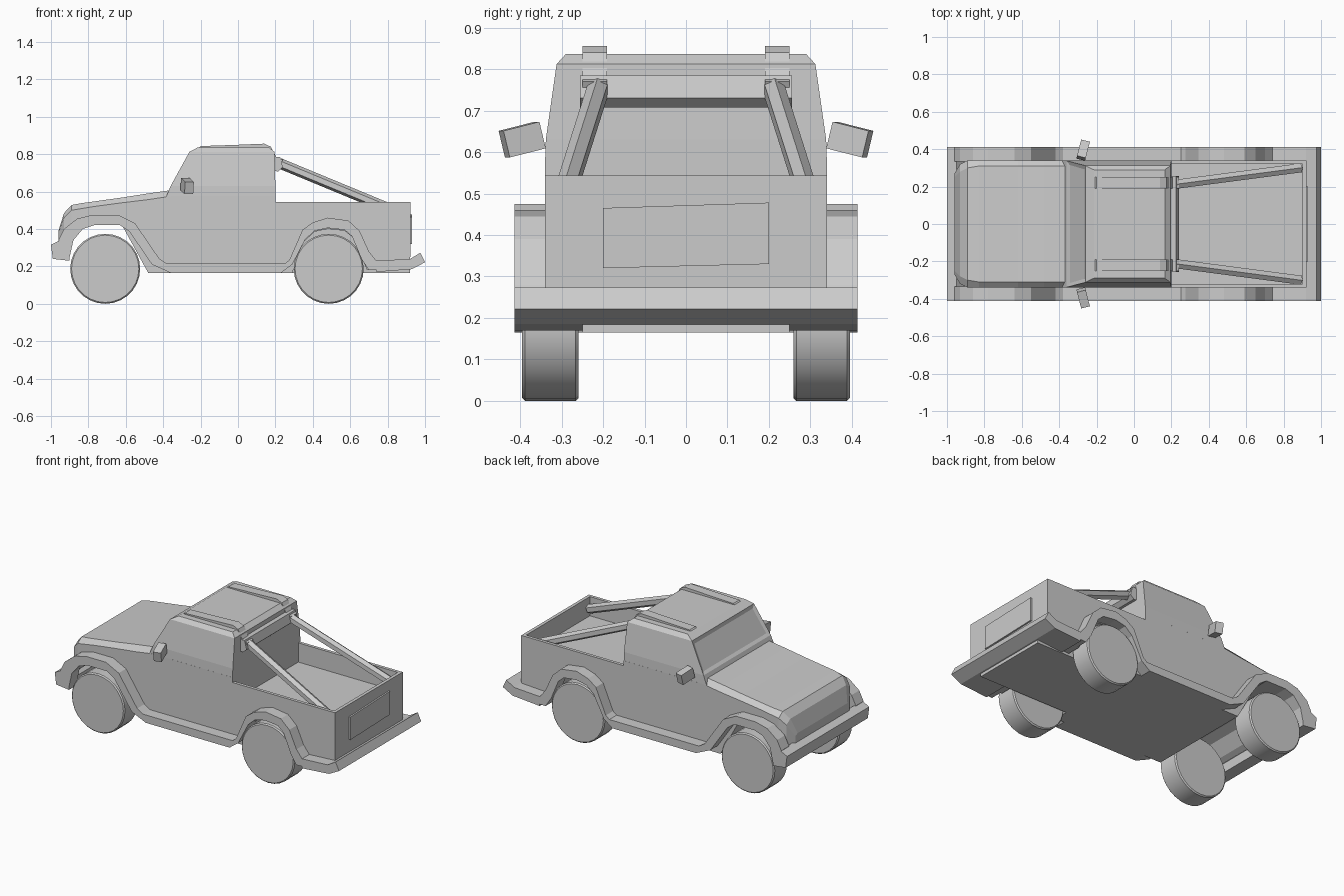
import bpy, bmesh, math
from mathutils import Vector

if "Cube" in bpy.data.objects:
    bpy.data.objects.remove(bpy.data.objects["Cube"])


def loft(name, rings, closed_ends=True):
    """Skin equal-length closed rings of 3D points."""
    bm = bmesh.new()
    vs = [[bm.verts.new(p) for p in r] for r in rings]
    n = len(rings[0])
    for a, b in zip(vs, vs[1:]):
        for i in range(n):
            bm.faces.new((a[i], a[(i + 1) % n], b[(i + 1) % n], b[i]))
    if closed_ends:
        bm.faces.new(vs[0])
        bm.faces.new(vs[-1])
    bmesh.ops.recalc_face_normals(bm, faces=bm.faces)
    me = bpy.data.meshes.new(name)
    bm.to_mesh(me)
    bm.free()
    ob = bpy.data.objects.new(name, me)
    bpy.context.collection.objects.link(ob)
    return ob


def prism(name, xz, y0, y1):
    return loft(name, [[(x, y, z) for x, z in xz] for y in (y0, y1)])


def box(name, x0, x1, y0, y1, z0, z1):
    return prism(name, [(x0, z0), (x1, z0), (x1, z1), (x0, z1)], y0, y1)


def hull(name, secs):
    """Sections: x, half width, bottom z, shoulder z, top half width, top z."""
    rings = []
    for x, y, zb, zs, yt, zt in secs:
        rings.append([(x, -y, zb), (x, y, zb), (x, y, zs),
                      (x, yt, zt), (x, -yt, zt), (x, -y, zs)])
    return loft(name, rings)


# hood and lower cab, with the front wheel arch in its underside
hull("front_body", [
    (-.96, .27, .31, .38, .25, .39),
    (-.93, .32, .31, .46, .28, .485),
    (-.89, .34, .33, .50, .30, .528),
    (-.83, .34, .40, .51, .31, .539),
    (-.77, .34, .42, .52, .31, .547),
    (-.62, .34, .42, .54, .31, .568),
    (-.48, .34, .165, .557, .31, .59),
    (-.36, .34, .165, .575, .31, .607),
    (.20, .34, .165, .575, .31, .607)])

# bed base, with the rear wheel arch
hull("bed_base", [(x, .34, z, .42, .34, .421) for x, z in [
    (.20, .165), (.29, .165), (.35, .33), (.41, .385), (.48, .40),
    (.57, .39), (.62, .35), (.69, .18), (.92, .19)]])
box("underbody", -.48, .92, -.25, .25, .165, .40)

# bed walls
for s, side in ((-1, "left"), (1, "right")):
    box("bed_wall_" + side, .2, .92, s * .32, s * .34, .42, .543)
box("tailgate", .90, .921, -.34, .34, .25, .543)
loft("tailgate_panel", [[(x, -.2, .32), (x, .2, .33), (x, .2, .478), (x, -.2, .465)]
                        for x in (.91, .931)])

# cab upper, rings stacked in z
cab = loft("cab", [[(x0, -y, z), (x1, -y, z), (x1, y, z), (x0, y, z)] for x0, x1, y, z in [
    (-.385, .20, .34, .57), (-.36, .20, .338, .63),
    (-.26, .195, .312, .812), (-.215, .165, .29, .836)]])
# recessed windscreen
bm = bmesh.new()
bm.from_mesh(cab.data)
glass = [f for f in bm.faces if f.normal.x < -.5 and .65 < f.calc_center_median().z < .78]
bmesh.ops.inset_region(bm, faces=glass, thickness=.03, depth=-.008)
bm.to_mesh(cab.data)
bm.free()

# wheel flares and sills: pairs of upper and lower edge points
flare = [(-.96, .34, -.90, .25), (-.93, .40, -.88, .34), (-.86, .455, -.83, .40),
         (-.78, .475, -.77, .42), (-.64, .475, -.63, .42), (-.55, .43, -.58, .385),
         (-.42, .24, -.46, .21), (-.38, .215, -.36, .165), (.25, .215, .23, .165),
         (.275, .235, .29, .21), (.345, .395, .36, .345), (.40, .435, .41, .39),
         (.48, .46, .48, .405), (.59, .445, .57, .395), (.65, .39, .61, .36),
         (.70, .28, .66, .24), (.74, .23, .70, .18), (.92, .24, .92, .19)]
rail = [(-.255, .79), (-.20, .843), (0, .85), (.14, .856), (.175, .84),
        (.205, .785), (.24, .77), (.22, .73), (.15, .80), (-.2, .81)]
for s, side in ((-1, "left"), (1, "right")):
    ya, yb = s * .335, s * .413
    loft("flare_" + side, [[(a, ya, b), (a, yb, b), (c, yb, d), (c, ya, d)]
                           for a, b, c, d in flare])
    prism("roof_rail_" + side, rail, s * .19, s * .25)

    # bed strut, six-sided
    p, q = Vector((.22, s * .212, .752)), Vector((.89, s * .30, .475))
    d = q - p
    bpy.ops.mesh.primitive_cylinder_add(vertices=6, radius=.028, depth=d.length,
                                        location=(p + q) / 2,
                                        rotation=d.to_track_quat('Z', 'Y').to_euler())
    bpy.context.object.name = "bed_strut_" + side

    # side mirror
    bpy.ops.mesh.primitive_cube_add(size=1, location=(-.272, s * .395, .63),
                                    rotation=(-.24 * s, 0, -.25 * s))
    bpy.context.object.name = "side_mirror_" + side
    bpy.context.object.scale = (.048, .092, .066)

    # wheels
    for x, end in ((-.71, "front"), (.485, "rear")):
        bpy.ops.mesh.primitive_cylinder_add(vertices=28, radius=.187, depth=.136,
                                            location=(x, s * .327, .187),
                                            rotation=(math.pi / 2, 0, 0))
        w = bpy.context.object
        w.name = f"wheel_{end}_{side}"
        m = w.modifiers.new("bevel", 'BEVEL')
        m.width, m.segments = .007, 1
        bpy.ops.object.shade_smooth_by_angle(angle=math.radians(30))

# roll bar behind the cab
prism("roll_bar", [(.18, .71), (.215, .708), (.24, .73), (.225, .785), (.18, .785)], -.256, .256)

# bumpers
prism("front_bumper", [(-1, .315), (-.95, .34), (-.90, .29), (-.90, .23), (-.99, .24)], -.413, .413)
prism("rear_bumper", [(.74, .23), (.92, .24), (.975, .273), (1.0, .222), (.93, .185), (.74, .17)],
      -.413, .413)
